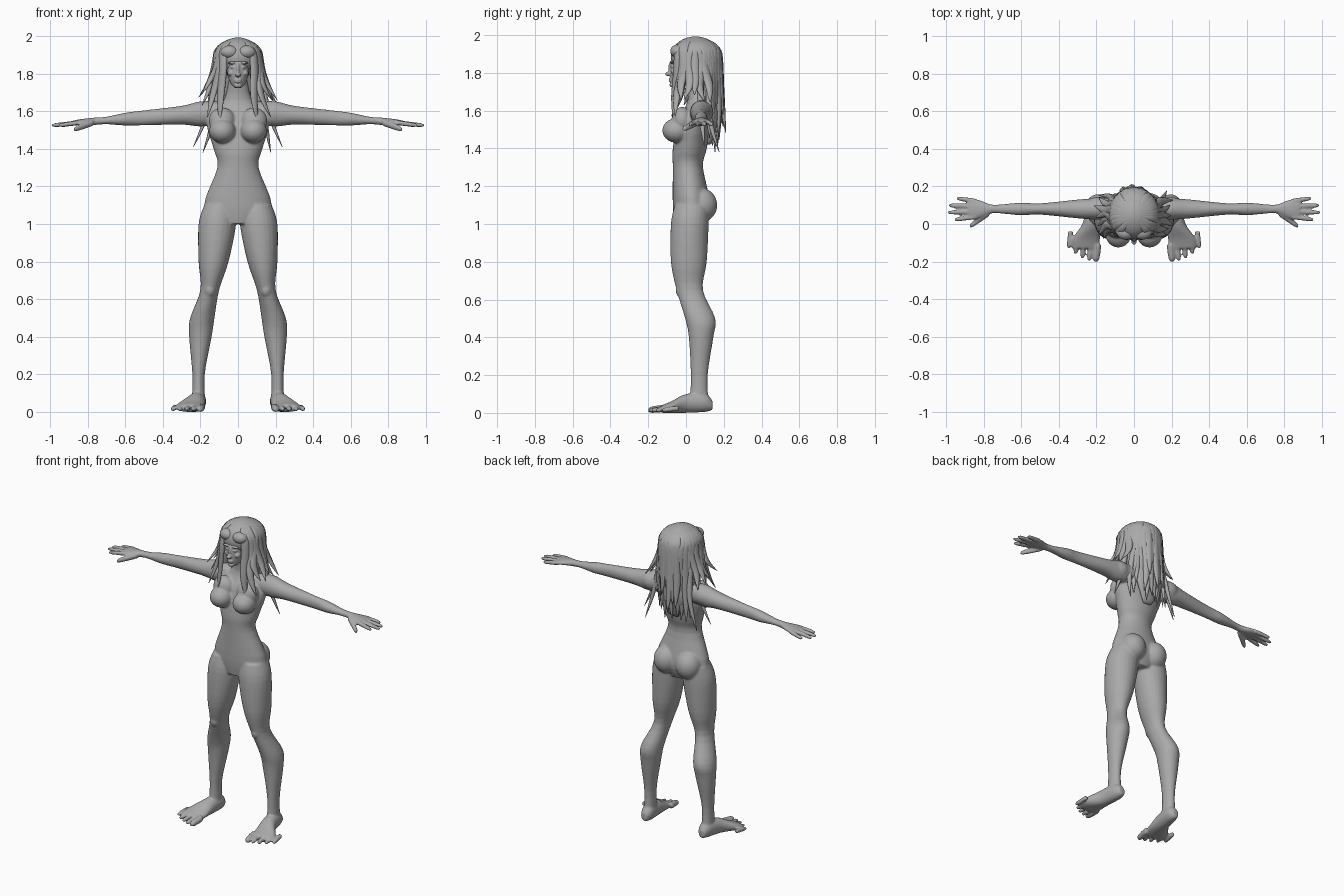
import bpy, bmesh, math, random
from mathutils import Matrix, Vector

if "Cube" in bpy.data.objects:
    bpy.data.objects.remove(bpy.data.objects["Cube"], do_unlink=True)

random.seed(4)
SIDES = (1, -1)
SKULL = Vector((0, .05, 1.885))

clay = bpy.data.materials.new("clay grey")
clay.use_nodes = True
grey = (.4, .4, .4, 1)
clay.diffuse_color = grey
clay.node_tree.nodes["Principled BSDF"].inputs["Base Color"].default_value = grey


def spline(rows, steps=4):
    """Smooth a list of section rows with a Catmull-Rom spline."""
    padded = [rows[0], *rows, rows[-1]]
    result = []
    for before, start, end, after in zip(padded, padded[1:], padded[2:], padded[3:]):
        for step in range(steps):
            t = step / steps
            result.append([q + t / 2 * (r - p + t * (2 * p - 5 * q + 4 * r - s
                           + t * (3 * (q - r) + s - p)))
                           for p, q, r, s in zip(before, start, end, after)])
    result.append(rows[-1])
    return result


def tube(bm, rows, axis="z", side=1, turn=0, sides=24):
    """Loft ellipses; a row is position along axis, two centres, two radii."""
    rings = []
    for along, u, v, radius_u, radius_v in spline(rows):
        ring = []
        for k in range(sides):
            angle = math.tau * k / sides
            du, dv = radius_u * math.cos(angle), radius_v * math.sin(angle)
            p = u + du * math.cos(turn) - dv * math.sin(turn)
            q = v + du * math.sin(turn) + dv * math.cos(turn)
            x, y, z = {"x": (along, p, q), "y": (p, along, q), "z": (p, q, along)}[axis]
            ring.append(bm.verts.new((side * x, y, max(z, 0))))
        rings.append(ring)
    for lower, upper in zip(rings, rings[1:]):
        for k in range(sides):
            following = (k + 1) % sides
            bm.faces.new((lower[k], lower[following], upper[following], upper[k]))
    bm.faces.new(rings[0])
    bm.faces.new(rings[-1])


def column(bm, *rows):
    """Upright loft on the centre plane; a row is height, depth, two radii."""
    tube(bm, [(z, 0, y, width, depth) for z, y, width, depth in rows], sides=32)


def digit(bm, start, end, radius, axis, side):
    """A straight finger, thumb or toe with a rounded tip."""
    rows = []
    for fraction in (0, .4, .8, .95, 1):
        point = Vector(start).lerp(Vector(end), fraction)
        size = radius * (1 - .5 * fraction ** 8)
        centre = (point.x, point.y) if axis == "x" else (point.y, point.x)
        rows.append((*centre, point.z, size, size))
    tube(bm, rows, axis, side, sides=12)


def ball(bm, centre, radii, side=1):
    x, y, z = centre
    place = Matrix.Translation((side * x, y, z)) @ Matrix.Diagonal((*radii, 1))
    bmesh.ops.create_icosphere(bm, subdivisions=4, radius=1, matrix=place)


def finish(bm, name, voxel=None, relax=6):
    """Make the object, fusing its volumes into one skin when asked."""
    bmesh.ops.recalc_face_normals(bm, faces=bm.faces)
    mesh = bpy.data.meshes.new(name)
    bm.to_mesh(mesh)
    bm.free()
    part = bpy.data.objects.new(name, mesh)
    bpy.context.collection.objects.link(part)
    bpy.ops.object.select_all(action="DESELECT")
    bpy.context.view_layer.objects.active = part
    part.select_set(True)
    if voxel:
        fuse = part.modifiers.new("fuse", "REMESH")
        fuse.mode = "VOXEL"
        fuse.voxel_size = voxel
        soften = part.modifiers.new("soften", "SMOOTH")
        soften.factor = .5
        soften.iterations = relax
        bpy.ops.object.convert(target="MESH")
    part.data.materials.clear()
    part.data.materials.append(clay)
    bpy.ops.object.shade_smooth()


# Torso and neck
body = bmesh.new()
column(body, (1, .02, .1, .08), (1.1, .03, .18, .1), (1.3, .01, .11, .08), (1.4, .02, .13, .09),
       (1.55, .045, .165, .085), (1.66, .06, .075, .05), (1.8, .04, .045, .05))

for side in SIDES:
    # Chest, shoulder, seat and kneecap masses
    ball(body, (.083, -.05, 1.495), (.07, .075, .065), side)
    ball(body, (.085, -.02, 1.55), (.07, .055, .07), side)
    ball(body, (.19, .085, 1.59), (.07, .06, .06), side)
    ball(body, (.08, .08, 1.1), (.08, .085, .09), side)
    ball(body, (.15, -.025, .65), (.03, .03, .04), side)

    # Leg
    tube(body, [(1.1, .1, .03, .08, .09), (1, .11, .02, .1, .1), (.8, .13, .015, .08, .095),
                (.65, .15, .02, .05, .07), (.5, .19, .075, .065, .08), (.4, .2, .08, .06, .065),
                (.2, .21, .07, .033, .045), (.05, .21, .07, .036, .05)], side=side)

    # Foot, with toes stepping back from the big one
    tube(body, [(.14, .21, .04, .02, .025), (.1, .21, .055, .04, .05), (0, .225, .05, .05, .05),
                (-.08, .255, .03, .075, .03), (-.13, .26, .02, .07, .02)], "y", side)
    for k in range(5):
        x, y = .203 + .036 * k, -.2 + .0045 * k * k
        digit(body, (x - .01, y + .09, .025), (x, y, .014), .014 if k else .02, "y", side)

    # Arm and palm, sloping gently down to the hand
    arm = [(.1, .06, .06), (.2, .057, .067), (.3, .05, .05), (.5, .03, .04), (.6, .034, .034),
           (.7, .025, .02), (.76, .024, .02), (.83, .05, .017), (.88, .046, .012)]
    tube(body, [(x, .08, 1.6 - .07 * x, depth, height) for x, depth, height in arm], "x", side)

    # Fanned fingers and thumb
    for k in range(4):
        spread = .042 - .028 * k
        reach = .995 - .02 * (k - 1.6) ** 2
        digit(body, (.84, .08 + spread, 1.54), (reach, .08 + 1.35 * spread, 1.525), .013, "x", side)
    digit(body, (.77, .06, 1.54), (.875, -.012, 1.503), .018, "x", side)
finish(body, "body", .006)

# Head with nose, lips and chin
head = bmesh.new()
column(head, (1.725, -.045, .02, .03), (1.75, -.03, .04, .05), (1.8, -.01, .058, .075),
       (1.86, .01, .066, .09), (1.95, .03, .06, .07))
ball(head, (0, -.093, 1.795), (.015, .017, .012))
ball(head, (0, -.08, 1.825), (.01, .014, .035))
for height in (1.757, 1.768):
    ball(head, (0, -.081, height), (.02, .011, .006))
ball(head, (0, -.07, 1.737), (.02, .018, .014))
# Eyes, brows and cheeks
for side in SIDES:
    ball(head, (.026, -.071, 1.835), (.015, .012, .008), side)
    ball(head, (.03, -.074, 1.858), (.026, .013, .007), side)
    ball(head, (.036, -.055, 1.803), (.02, .023, .018), side)
finish(head, "head", .004, 3)

# Hair cap and the inner mass behind the neck
hair = bmesh.new()
ball(hair, SKULL, (.117, .13, .108))
column(hair, (1.88, .07, .11, .1), (1.7, .11, .105, .06), (1.55, .14, .095, .035), (1.42, .12, .03, .01))


def lock(angle, end, flare, side, width=.027):
    """One tapering lock that follows the skull and then falls free."""
    sway = random.uniform(-.08, .08)
    path = []
    for k in range(1, 5):
        polar = .4 * k
        path.append((SKULL.z + .105 * math.cos(polar), .12 * math.sin(polar), math.sin(polar)))
    for k in range(1, 6):
        fall = k / 5
        path.append((SKULL.z + (end - SKULL.z) * fall, .123 + (flare - .123) * fall ** 2,
                     max(.08, 1 - fall ** 4)))
    rows = []
    for k, (z, radius, taper) in enumerate(path):
        around = angle + sway * math.sin(k * 1.3)
        rows.append((z, radius * math.sin(around), SKULL.y - 1.08 * radius * math.cos(around),
                     width * taper, .016 * taper))
    tube(hair, rows, side=side, turn=angle, sides=8)


for side in SIDES:
    # Parted fringe and the locks framing the face
    ball(hair, (.045, -.045, 1.915), (.048, .038, .035), side)
    lock(.74, 1.54, .15, side)
    lock(1, 1.57, .2, side)
    # Side locks flaring over the shoulders
    for k in range(5):
        lock(1.15 + .2 * k, random.uniform(1.63, 1.7), random.uniform(.19, .22), side)
    # Long back locks in two layers
    for k in range(14):
        angle = 1.95 + .18 * (k % 7) + random.uniform(-.05, .05)
        lock(angle, random.uniform(1.4, 1.6), random.uniform(.1, .15), side)
    # Loose strands reaching the ribs
    lock(1.75, 1.41, .24, side, .02)
    lock(2.1, 1.38, .21, side, .02)
finish(hair, "hair")
